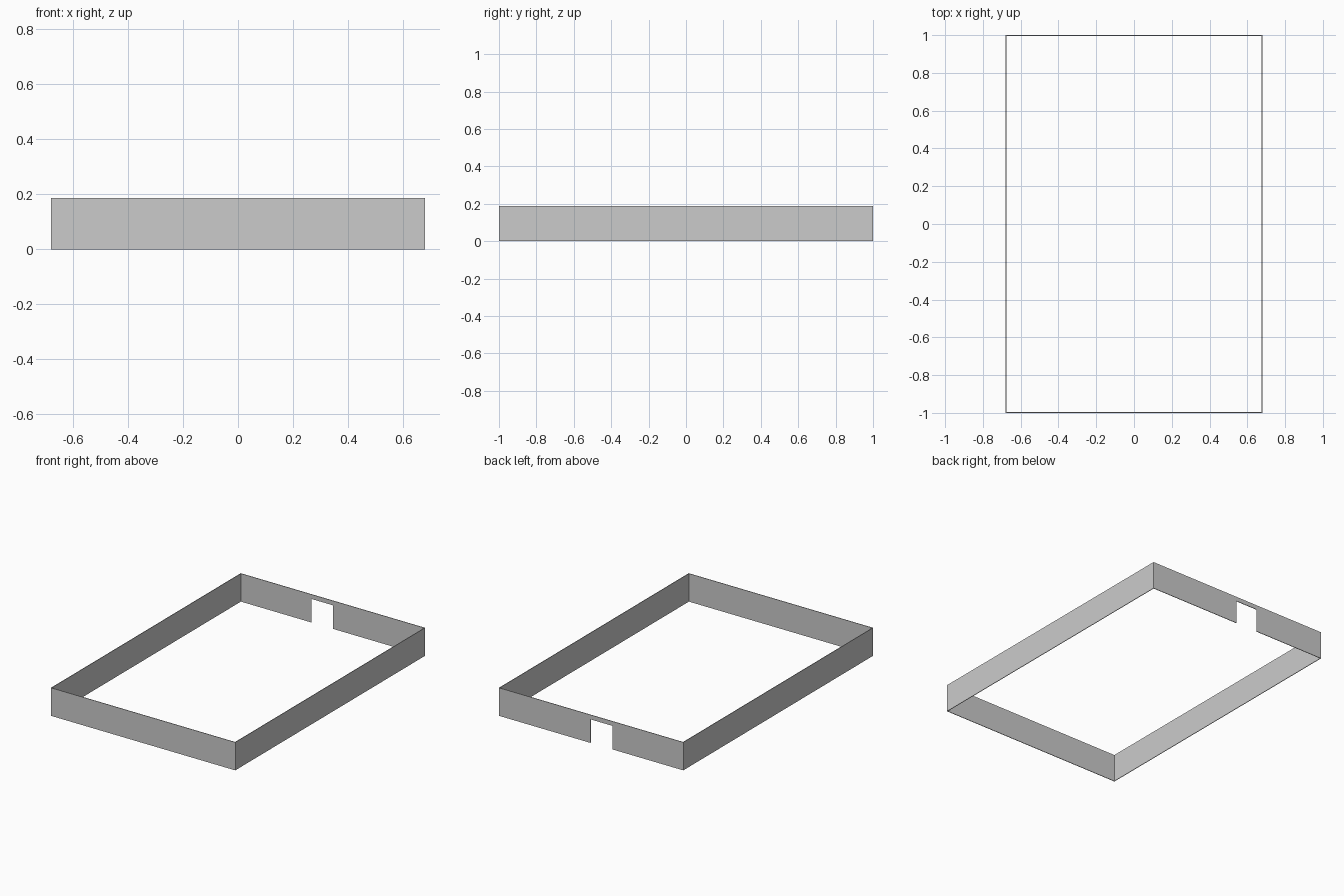
import bpy

if "Cube" in bpy.data.objects:
    bpy.data.objects.remove(bpy.data.objects["Cube"])

W, L, H, T = 0.68, 1.0, 0.187, 0.004   # half width, half length, height, wall thickness
DOOR_L, DOOR_R, DOOR_H = -0.157, 0.005, 0.157


def wall(name, profile, place):
    """Extrude an outline (along, z) by the wall thickness; place maps (along, depth, z) to the room."""
    n = len(profile)
    verts = [place(a, d, z) for d in (0, T) for a, z in profile]
    faces = [tuple(range(n)), tuple(range(2 * n - 1, n - 1, -1))]
    faces += [(i, i + n, (i + 1) % n + n, (i + 1) % n) for i in range(n)]
    mesh = bpy.data.meshes.new(name)
    mesh.from_pydata(verts, [], faces)
    obj = bpy.data.objects.new(name, mesh)
    bpy.context.collection.objects.link(obj)
    # consistent outward normals
    bpy.context.view_layer.objects.active = obj
    obj.select_set(True)
    bpy.ops.object.mode_set(mode='EDIT')
    bpy.ops.mesh.select_all(action='SELECT')
    bpy.ops.mesh.normals_make_consistent(inside=False)
    bpy.ops.object.mode_set(mode='OBJECT')
    obj.select_set(False)


def panel(half):
    return [(-half, 0), (half, 0), (half, H), (-half, H)]


# Back wall outline with a doorway open at the floor
doorway = [(-W, 0), (DOOR_L, 0), (DOOR_L, DOOR_H), (DOOR_R, DOOR_H),
           (DOOR_R, 0), (W, 0), (W, H), (-W, H)]

wall("front_wall", panel(W), lambda a, d, z: (a, -L + d, z))
wall("back_wall", doorway, lambda a, d, z: (a, L - d, z))

# Long side walls fit between the front and back walls
for name, s in (("left_wall", -1), ("right_wall", 1)):
    wall(name, panel(L - T), lambda a, d, z, s=s: (s * (W - d), a, z))
